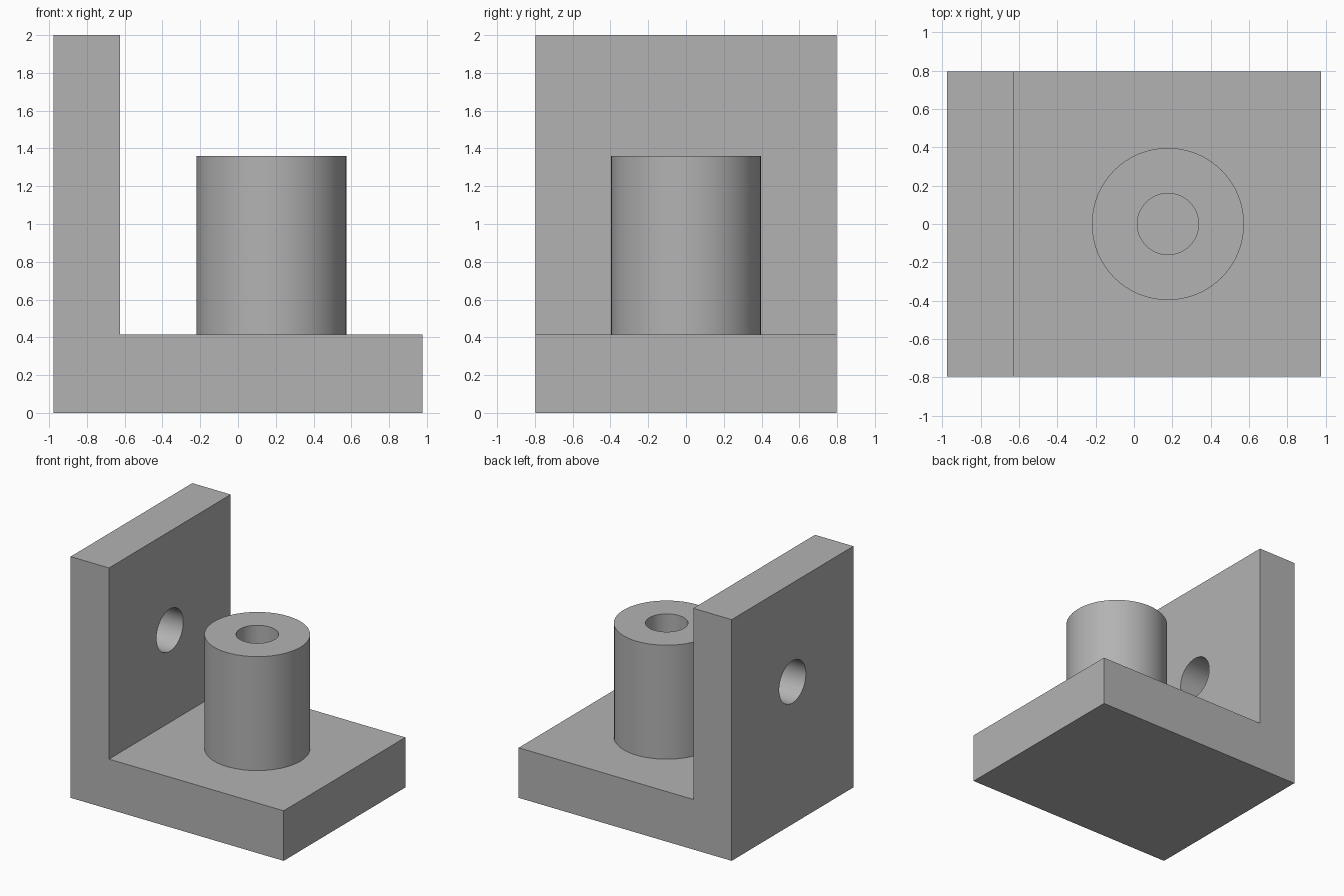
import bpy, bmesh, math
from mathutils import Matrix, Vector

if "Cube" in bpy.data.objects:
    bpy.data.objects.remove(bpy.data.objects["Cube"], do_unlink=True)

HALF_X, HALF_Y, HEIGHT = 0.977, 0.797, 2.0
BASE_TOP, WALL_X = 0.415, -0.625
BOSS_X, BOSS_TOP, BOSS_R, BORE_R = 0.177, 1.36, 0.397, 0.16
HOLE_Z, HOLE_R = 1.18, 0.175

# Single grey finish
grey = bpy.data.materials.new("plain_grey")
grey.use_nodes = True
colour = (0.45, 0.45, 0.45, 1)
grey.diffuse_color = colour
grey.node_tree.nodes["Principled BSDF"].inputs["Base Color"].default_value = colour


def make_object(name, bm):
    bmesh.ops.recalc_face_normals(bm, faces=bm.faces)
    mesh = bpy.data.meshes.new(name)
    bm.to_mesh(mesh)
    bm.free()
    mesh.materials.append(grey)
    obj = bpy.data.objects.new(name, mesh)
    bpy.context.collection.objects.link(obj)
    return obj


def smooth(obj):
    bpy.ops.object.select_all(action='DESELECT')
    obj.select_set(True)
    bpy.context.view_layer.objects.active = obj
    bpy.ops.object.shade_smooth_by_angle(angle=math.radians(30))


# L-shaped bracket: side profile extruded along y
bm = bmesh.new()
profile = [(-HALF_X, 0), (HALF_X, 0), (HALF_X, BASE_TOP),
           (WALL_X, BASE_TOP), (WALL_X, HEIGHT), (-HALF_X, HEIGHT)]
face = bm.faces.new([bm.verts.new((x, -HALF_Y, z)) for x, z in profile])
extruded = bmesh.ops.extrude_face_region(bm, geom=[face])["geom"]
bmesh.ops.translate(bm, vec=(0, 2 * HALF_Y, 0),
                    verts=[v for v in extruded if isinstance(v, bmesh.types.BMVert)])
bracket = make_object("bracket", bm)

# Through hole in the upright wall
bm = bmesh.new()
place = (Matrix.Translation(((WALL_X - HALF_X) / 2, 0, HOLE_Z))
         @ Matrix.Rotation(math.pi / 2, 4, 'Y'))
bmesh.ops.create_cone(bm, cap_ends=True, segments=64, radius1=HOLE_R,
                      radius2=HOLE_R, depth=0.6, matrix=place)
cutter = make_object("wall_hole_cutter", bm)
cutter.hide_render = True

cut = bracket.modifiers.new("wall_hole", 'BOOLEAN')
cut.operation = 'DIFFERENCE'
cut.solver = 'EXACT'
cut.object = cutter
bpy.context.view_layer.objects.active = bracket
bpy.ops.object.modifier_apply(modifier=cut.name)
bpy.data.objects.remove(cutter, do_unlink=True)
smooth(bracket)

# Hollow cylindrical boss: turned profile standing on the base
bm = bmesh.new()
section = [(BORE_R, BASE_TOP), (BORE_R, BOSS_TOP),
           (BOSS_R, BOSS_TOP), (BOSS_R, BASE_TOP)]
verts = [bm.verts.new((BOSS_X + r, 0, z)) for r, z in section]
edges = [bm.edges.new((verts[i], verts[(i + 1) % 4])) for i in range(4)]
bmesh.ops.spin(bm, geom=verts + edges, cent=Vector((BOSS_X, 0, 0)), axis=(0, 0, 1),
               angle=2 * math.pi, steps=64, use_merge=True)
bmesh.ops.remove_doubles(bm, verts=bm.verts, dist=0.0001)
boss = make_object("boss", bm)
smooth(boss)
